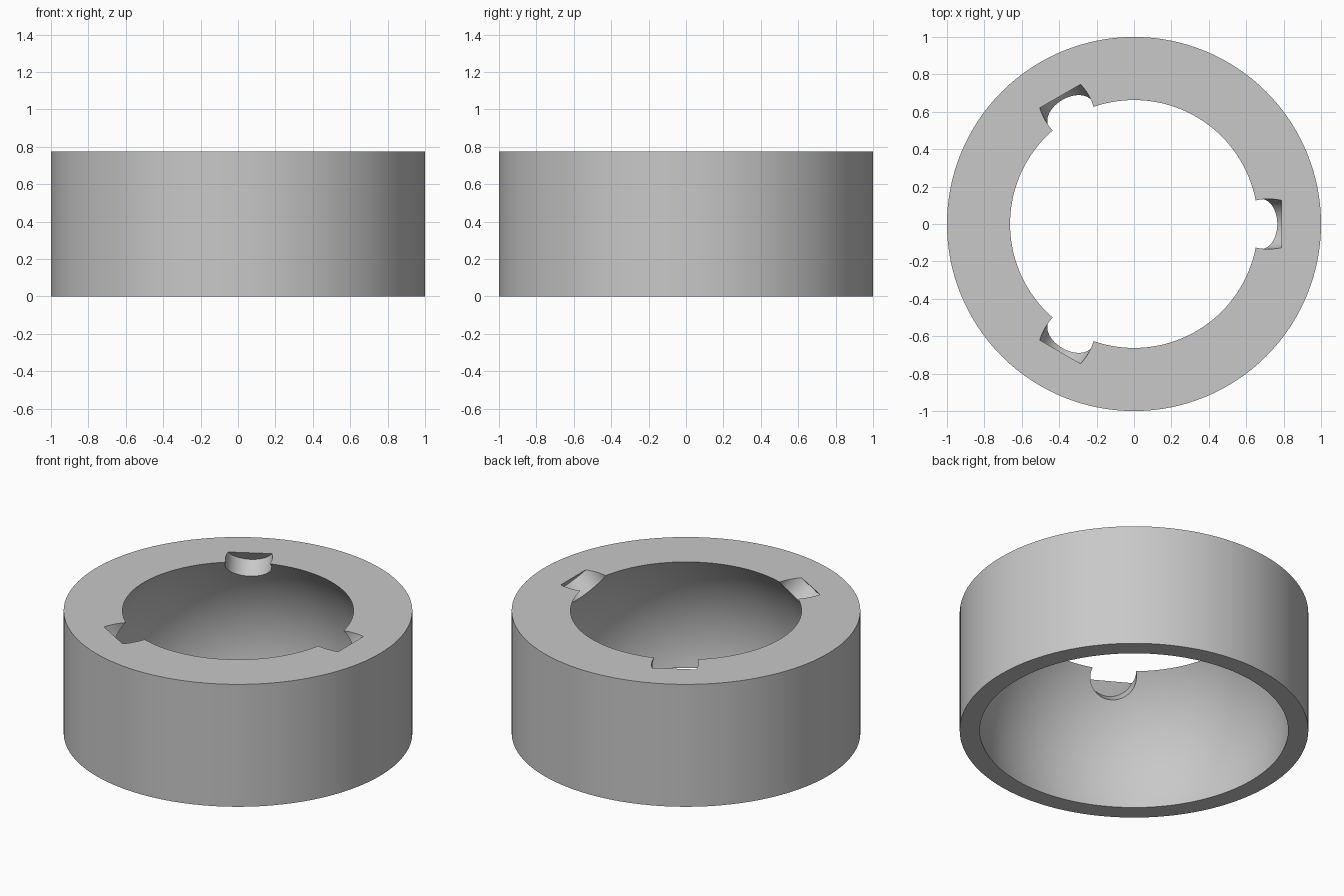
import bpy
import bmesh
from math import sin, cos, pi, radians, sqrt, asin
from mathutils import Matrix, Vector

if "Cube" in bpy.data.objects:
    bpy.data.objects.remove(bpy.data.objects["Cube"], do_unlink=True)

HEIGHT = 0.775
OUTER = 1.0
BALL_R, BALL_Z = 0.9, 0.166   # spherical cavity
SEGMENTS = 128

grey = bpy.data.materials.new("plain grey")
grey.use_nodes = True
colour = (0.58, 0.58, 0.58, 1)
grey.diffuse_color = colour
grey.node_tree.nodes["Principled BSDF"].inputs["Base Color"].default_value = colour


def make_object(name, bm):
    mesh = bpy.data.meshes.new(name)
    bm.to_mesh(mesh)
    bm.free()
    obj = bpy.data.objects.new(name, mesh)
    bpy.context.collection.objects.link(obj)
    mesh.materials.append(grey)
    return obj


# Ring body: straight outer wall, spherical inner wall
start, end = asin(-BALL_Z / BALL_R), asin((HEIGHT - BALL_Z) / BALL_R)
steps = 28
profile = [(OUTER, HEIGHT), (OUTER, 0)]
for i in range(steps + 1):
    a = start + (end - start) * i / steps
    profile.append((BALL_R * cos(a), BALL_Z + BALL_R * sin(a)))

bm = bmesh.new()
rings = []
for s in range(SEGMENTS):
    t = 2 * pi * s / SEGMENTS
    rings.append([bm.verts.new((r * cos(t), r * sin(t), z)) for r, z in profile])
n = len(profile)
for s in range(SEGMENTS):
    a, b = rings[s], rings[(s + 1) % SEGMENTS]
    for i in range(n):
        j = (i + 1) % n
        bm.faces.new((a[i], a[j], b[j], b[i]))
bmesh.ops.recalc_face_normals(bm, faces=bm.faces)
body = make_object("ring_body", bm)

# Three round pockets, drilled outward and upward from the cavity centre
bm = bmesh.new()
near, far, pocket_r = 0.7, 0.996, 0.134
for k in range(3):
    turn = 2 * pi * k / 3
    tilt = radians(40.2)
    axis = Vector((cos(tilt) * cos(turn), cos(tilt) * sin(turn), sin(tilt)))
    place = Matrix.Translation(Vector((0, 0, BALL_Z)) + axis * (near + far) / 2)
    spin = Matrix.Rotation(turn, 4, "Z") @ Matrix.Rotation(pi / 2 - tilt, 4, "Y")
    bmesh.ops.create_cone(bm, cap_ends=True, segments=64, radius1=pocket_r,
                          radius2=pocket_r, depth=far - near, matrix=place @ spin)
cutter = make_object("pocket_cutter", bm)

cut = body.modifiers.new("pockets", "BOOLEAN")
cut.operation = "DIFFERENCE"
cut.solver = "EXACT"
cut.object = cutter

bpy.ops.object.select_all(action="DESELECT")
body.select_set(True)
bpy.context.view_layer.objects.active = body
bpy.ops.object.modifier_apply(modifier=cut.name)
bpy.data.objects.remove(cutter, do_unlink=True)
bpy.ops.object.shade_smooth_by_angle(angle=radians(30))
